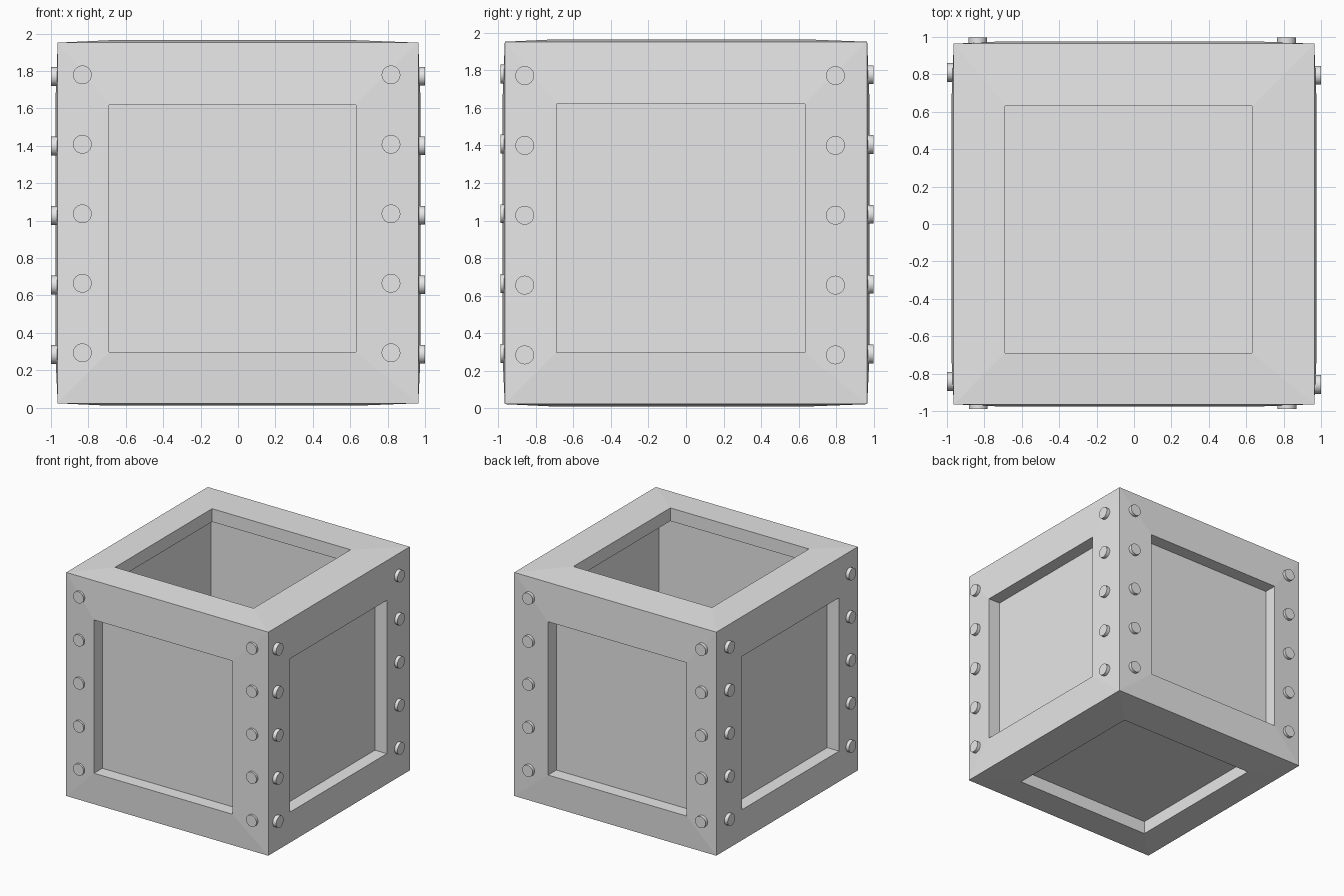
import bpy, bmesh, math
from mathutils import Matrix, Vector

if "Cube" in bpy.data.objects:
    bpy.data.objects.remove(bpy.data.objects["Cube"], do_unlink=True)

MID = Vector((0, 0, 0.987))   # centre of the crate
CORNER = 0.964                # half size at the outer corners
BULGE = 0.977                 # half size at the window rims
PANEL = 0.864                 # half size of the inner box
LOW, HIGH = -0.69, 0.632      # window limits on every axis

grey = bpy.data.materials.new("light grey")
grey.use_nodes = True
grey.diffuse_color = (0.8, 0.8, 0.8, 1)
grey.node_tree.nodes["Principled BSDF"].inputs["Base Color"].default_value = grey.diffuse_color


def finish(name, bm):
    mesh = bpy.data.meshes.new(name)
    bm.to_mesh(mesh)
    bm.free()
    mesh.materials.append(grey)
    obj = bpy.data.objects.new(name, mesh)
    bpy.context.collection.objects.link(obj)
    return obj


def square(bm, axis, depth, low, high):
    """Four vertices of a square lying across an axis, counter-clockwise about +axis."""
    verts = []
    for a, b in ((low, low), (high, low), (high, high), (low, high)):
        co = Vector()
        co[axis], co[(axis + 1) % 3], co[(axis + 2) % 3] = depth, a, b
        verts.append(bm.verts.new(co + MID))
    return verts


def bridge(bm, outer, inner, flip):
    for i in range(4):
        j = (i + 1) % 4
        face = [outer[i], outer[j], inner[j], inner[i]]
        bm.faces.new(face[::-1] if flip else face)


# Frame: a bulged border and a window lip on all six sides
frame = bmesh.new()
panels = bmesh.new()
for axis in range(3):
    for side in (-1, 1):
        flip = side < 0
        edge = square(frame, axis, side * CORNER, -CORNER, CORNER)
        rim = square(frame, axis, side * BULGE, LOW, HIGH)
        lip = square(frame, axis, side * PANEL, LOW, HIGH)
        bridge(frame, edge, rim, flip)
        bridge(frame, rim, lip, flip)
        if axis == 2 and side > 0:
            # Underside of the open top border
            back = square(frame, axis, PANEL, -PANEL, PANEL)
            bridge(frame, lip, back, flip)
        else:
            # Recessed panel, also a wall of the hollow inside
            wall = square(panels, axis, side * PANEL, -PANEL, PANEL)
            panels.faces.new(wall[::-1] if flip else wall)
bmesh.ops.remove_doubles(frame, verts=frame.verts, dist=0.0005)
bmesh.ops.remove_doubles(panels, verts=panels.verts, dist=0.0005)
finish("crate_frame", frame)
finish("crate_panels", panels)

# Bolts: two columns of five on each upright side
SIDES = {
    "front": (Vector((0, -1, 0)), (-0.832, 0.818), 0.293, 0.988),
    "back": (Vector((0, 1, 0)), (-0.835, 0.815), 0.290, 0.997),
    "right": (Vector((-1, 0, 0)), (-0.842, 0.81), 0.284, 1.0),
    "left": (Vector((1, 0, 0)), (-0.858, 0.795), 0.285, 1.0),
}
RADIUS, LENGTH, STEP = 0.05, 0.08, 0.3715
for name, (out, columns, first, reach) in SIDES.items():
    bm = bmesh.new()
    across = Vector((abs(out.y), abs(out.x), 0))
    turn = out.to_track_quat("Z", "Y").to_matrix().to_4x4()
    for column in columns:
        for row in range(5):
            spot = out * (reach - LENGTH / 2) + across * column
            spot.z = first + row * STEP
            bmesh.ops.create_cone(bm, cap_ends=True, segments=32, radius1=RADIUS,
                                  radius2=RADIUS, depth=LENGTH,
                                  matrix=Matrix.Translation(spot) @ turn)
    bolts = finish(name + "_bolts", bm)
    bpy.ops.object.select_all(action="DESELECT")
    bolts.select_set(True)
    bpy.context.view_layer.objects.active = bolts
    bpy.ops.object.shade_smooth_by_angle(angle=math.radians(30))
